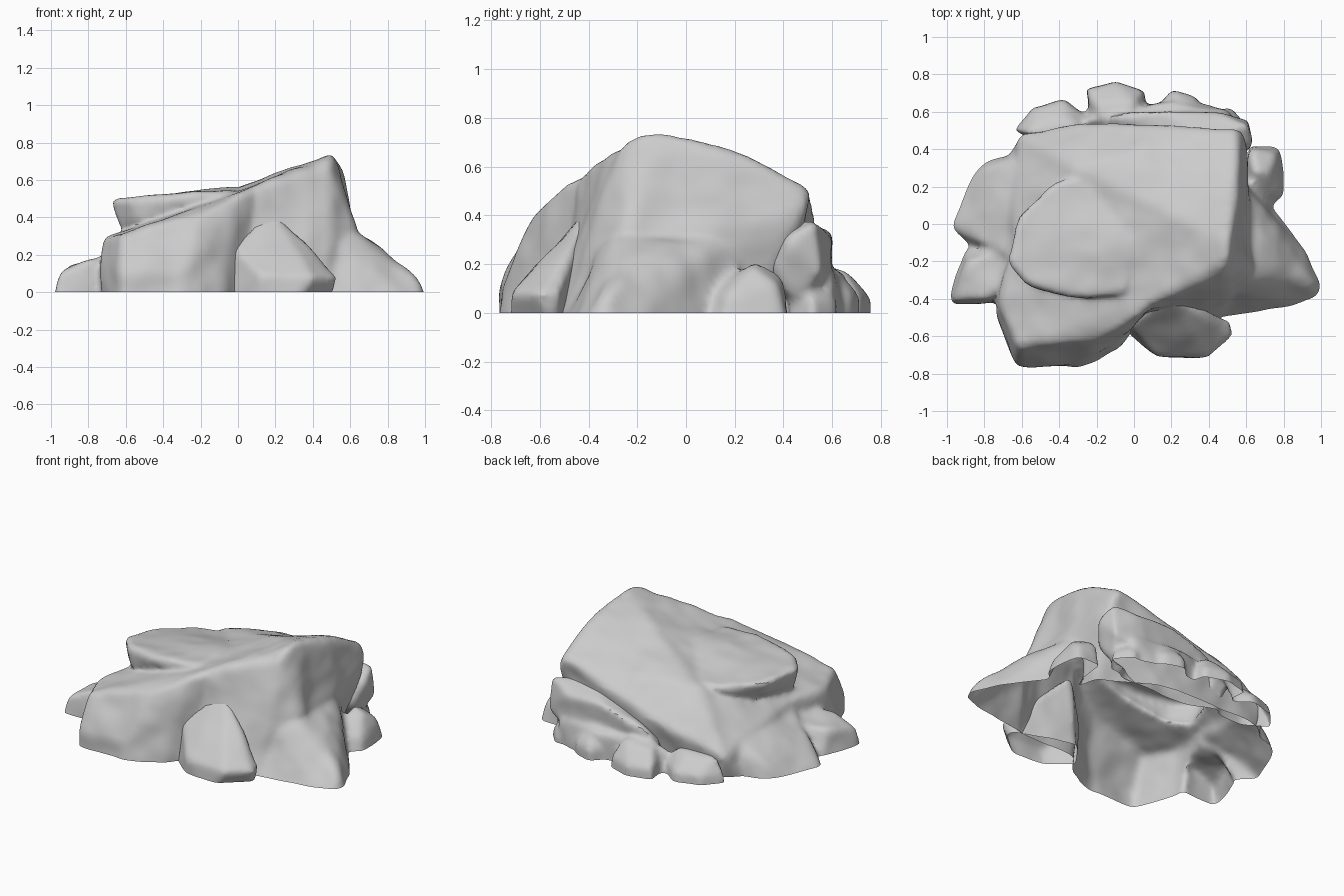
import bpy, bmesh, math
from mathutils import noise

cube = bpy.data.objects.get("Cube")
if cube:
    bpy.data.objects.remove(cube)

stone = bpy.data.materials.new("grey stone")
stone.use_nodes = True
GREY = (0.6, 0.6, 0.6, 1)
stone.diffuse_color = GREY
stone.node_tree.nodes["Principled BSDF"].inputs["Base Color"].default_value = GREY


def chunk(points, round_by):
    """Closed rounded hull around a few corners; base corners reach below ground."""
    bm = bmesh.new()
    for x, y, z in points:
        bm.verts.new((x, y, z if z > 0 else -0.1))
    hull = bmesh.ops.convex_hull(bm, input=bm.verts)
    loose = {v for v in hull["geom_interior"] + hull["geom_unused"]
             if isinstance(v, bmesh.types.BMVert)}
    bmesh.ops.delete(bm, geom=list(loose), context="VERTS")
    bmesh.ops.dissolve_limit(bm, angle_limit=math.radians(6), verts=bm.verts, edges=bm.edges)
    bmesh.ops.bevel(bm, geom=bm.edges[:], offset=round_by, segments=2,
                    profile=0.5, affect="EDGES", clamp_overlap=True)
    bmesh.ops.triangulate(bm, faces=bm.faces)
    mesh = bpy.data.meshes.new("chunk")
    bm.to_mesh(mesh)
    bm.free()
    return mesh


def rock(name, chunks, round_by=0.02, rough=0.018):
    """Fuse chunks into one boulder, weather it and open it at the ground."""
    bm = bmesh.new()
    for points in chunks:
        piece = chunk(points, round_by)
        bm.from_mesh(piece)
        bpy.data.meshes.remove(piece)
    mesh = bpy.data.meshes.new(name)
    bm.to_mesh(mesh)
    bm.free()
    obj = bpy.data.objects.new(name, mesh)
    bpy.context.collection.objects.link(obj)
    bpy.ops.object.select_all(action="DESELECT")
    obj.select_set(True)
    bpy.context.view_layer.objects.active = obj
    fuse = obj.modifiers.new("fuse", "REMESH")
    fuse.mode = "VOXEL"
    fuse.voxel_size = 0.018
    bpy.ops.object.modifier_apply(modifier="fuse")

    bm = bmesh.new()
    bm.from_mesh(obj.data)
    for _ in range(2):
        bmesh.ops.smooth_vert(bm, verts=bm.verts, factor=0.5,
                              use_axis_x=True, use_axis_y=True, use_axis_z=True)
    # Broad dents plus a finer chipped grain
    bm.normal_update()
    moves = [(v, v.normal * rough * (noise.noise(v.co * 4) + 0.3 * noise.noise(v.co * 9)))
             for v in bm.verts]
    for v, m in moves:
        v.co += m
    bmesh.ops.bisect_plane(bm, geom=bm.verts[:] + bm.edges[:] + bm.faces[:],
                           plane_co=(0, 0, 0), plane_no=(0, 0, -1), clear_outer=True)
    bm.to_mesh(obj.data)
    bm.free()
    obj.data.materials.clear()
    obj.data.materials.append(stone)
    bpy.ops.object.shade_smooth_by_angle(angle=math.radians(40))


# Large tilted boulder in the middle
middle = [
    (-.7, .3, 0), (-.55, .45, 0), (.1, .46, 0), (.5, .22, 0), (.62, -.3, 0), (.5, -.52, 0),
    (.05, -.54, 0), (-.66, -.5, 0), (.51, -.1, .745), (.5, -.19, .735), (.49, -.28, .67),
    (.51, .03, .665), (.55, .27, .63), (.54, .51, .51), (.6, .5, .42), (.63, .1, .33),
    (.63, -.25, .33), (.08, -.43, .56), (.1, .05, .61), (-.62, .49, .15), (-.2, .55, .28),
    (-.3, .3, .46), (-.66, -.2, .3), (-.65, -.5, .3)]

# Front left shoulder
shoulder = [
    (-.74, -.5, 0), (-.72, -.15, 0), (-.63, -.76, 0), (-.3, -.78, 0), (-.1, -.68, 0),
    (.06, -.5, 0), (-.72, -.45, .28), (-.62, -.66, .32), (-.18, -.62, .43), (.0, -.52, .52),
    (.14, -.38, .58), (-.65, -.1, .3), (-.63, -.76, .1), (-.3, -.77, .1)]

# Flat slab leaning on top
slab = [
    (-.4, .25, .46), (-.62, .05, .48), (-.69, -.2, .5), (-.58, -.32, .5), (-.3, -.4, .52),
    (-.03, -.38, .54), (.02, -.1, .56), (-.1, .25, .48), (-.62, -.22, .32), (-.52, -.33, .37),
    (-.25, -.37, .42), (0, -.3, .47), (-.4, .15, .3), (-.6, .02, .38)]

# Sloping spur on the left flank
spur = [
    (1.04, -.33, 0), (.99, -.46, 0), (.75, -.46, 0), (.48, -.54, 0), (.62, .3, 0), (.78, .04, 0),
    (.9, -.1, 0), (.6, -.28, .32), (.6, .2, .32), (.68, -.05, .3), (.97, -.33, .08),
    (.82, -.22, .21), (.46, -.35, .32), (.4, -.22, .4)]

# Low ledge and stone on the right flank
ledge = [
    (-1.06, .02, 0), (-.85, .35, 0), (-.6, .39, 0), (-.9, -.13, 0), (-.65, -.3, 0),
    (-.8, .3, .07), (-.6, .35, .2), (-.65, -.2, .25), (-.86, -.08, .12)]
side_stone = [
    (-.98, -.45, 0), (-1, -.36, 0), (-.9, -.1, 0), (-.65, -.42, 0), (-.97, -.42, .11),
    (-.9, -.2, .15), (-.78, -.4, .18), (-.65, -.3, .2), (-.65, -.1, .2)]

# Wedge stone on the left flank
wedge = [
    (.83, .13, 0), (.68, .04, 0), (.82, .28, 0), (.78, .43, 0), (.6, .43, 0), (.64, .28, .22),
    (.77, .38, .12), (.79, .16, .08), (.6, .05, .08), (.72, .27, .2), (.62, .41, .14)]

rock("main_boulder", [middle, shoulder, slab, spur, ledge, side_stone, wedge], 0.025, 0.02)

# Pointed stone at the front
rock("front_stone", [[
    (-.03, -.6, 0), (.1, -.7, 0), (.27, -.73, 0), (.47, -.54, 0), (.17, -.38, .46),
    (-.03, -.54, .24), (.4, -.71, .08), (.53, -.6, .08), (.52, -.52, .08), (.1, -.4, 0),
    (.12, -.7, .09)]], 0.012, 0.012)

# Layered ledges under the back overhang
ledge_upper = [
    (.61, .53, .38), (.63, .42, .3), (.45, .61, .32), (.15, .61, .32), (-.15, .58, .22),
    (.62, .56, .16), (.58, .44, .04), (.4, .6, .1), (0, .58, .12), (.3, .35, .1),
    (.4, .42, .4), (-.2, .42, .1), (.58, .36, .18)]
ledge_lower = [
    (.55, .58, 0), (.3, .66, 0), (-.35, .58, 0), (.5, .6, .17), (.2, .65, .17),
    (-.25, .56, .15), (.3, .38, .17), (-.3, .4, 0), (.5, .38, 0)]


def small_stone(x, y, wide, deep, high, turn):
    """Corner points of a squat six-sided stone."""
    ring = []
    for i in range(6):
        a = turn + i * math.tau / 6
        reach = 1 + 0.16 * math.sin(i * 2.4 + turn * 5)
        c, s = math.cos(a) * wide * reach, math.sin(a) * deep * reach
        ring += [(x + c, y + s, 0), (x + c * .93, y + s * .93, high * .4),
                 (x + c * .6, y + s * .5 - .03, high * (1 + .12 * math.cos(i * 2)))]
    return ring


rock("back_rocks", [
    ledge_upper, ledge_lower,
    small_stone(-.43, .53, .2, .15, .14, .2), small_stone(-.1, .62, .17, .18, .16, .5),
    small_stone(.26, .6, .14, .12, .16, .9), small_stone(.45, .51, .16, .12, .13, .1)],
    0.015, 0.018)
